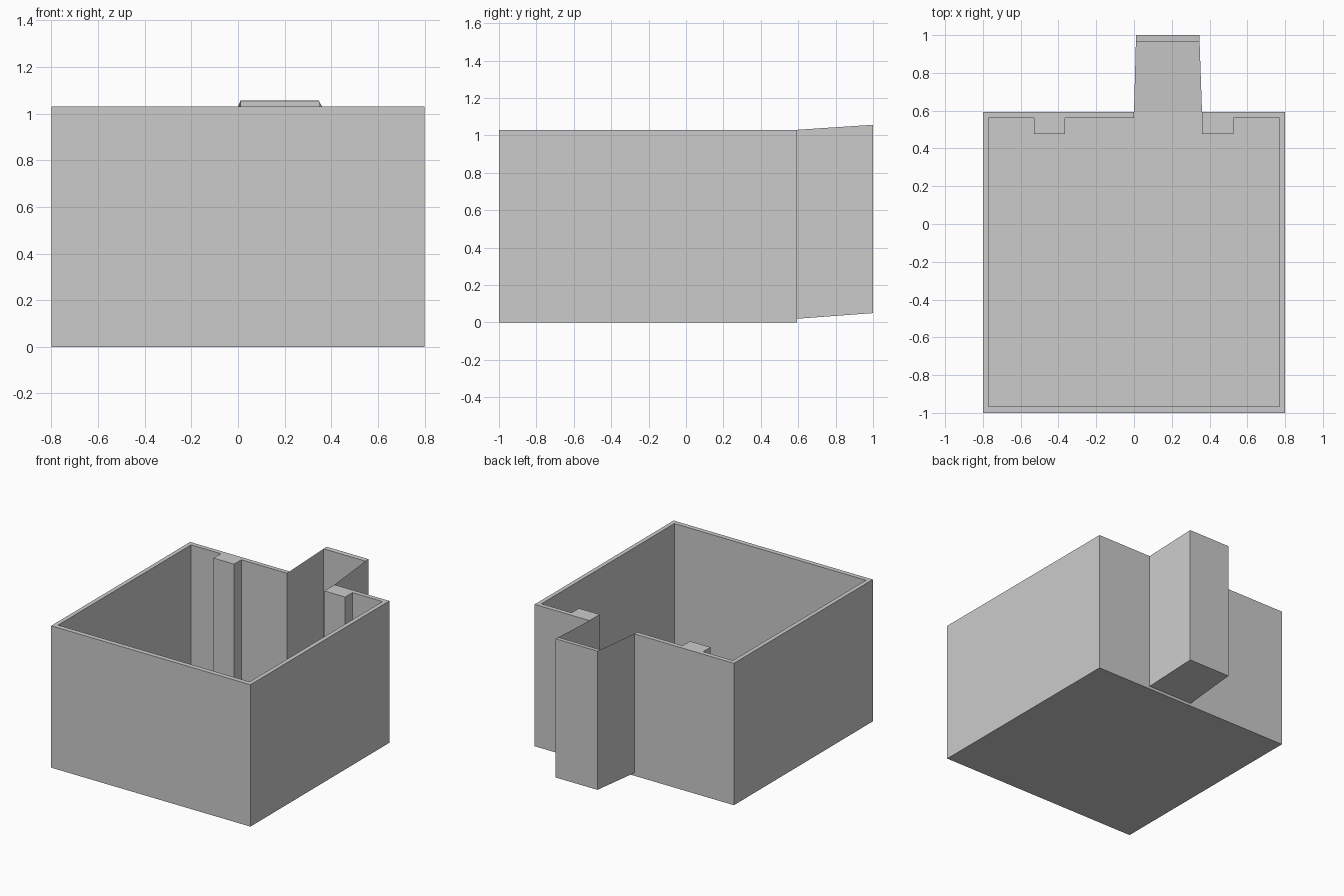
import bpy, bmesh

if "Cube" in bpy.data.objects:
    bpy.data.objects.remove(bpy.data.objects["Cube"])

BACK, END = 0.593, 1.0      # back of the box, tip of the channel
FLOOR, TOP = 0.02, 1.03


def make_object(name, bm):
    bmesh.ops.recalc_face_normals(bm, faces=bm.faces)
    mesh = bpy.data.meshes.new(name)
    bm.to_mesh(mesh)
    bm.free()
    obj = bpy.data.objects.new(name, mesh)
    bpy.context.collection.objects.link(obj)
    return obj


def prism(name, outline, z0, z1):
    bm = bmesh.new()
    low = [bm.verts.new((x, y, z0)) for x, y in outline]
    high = [bm.verts.new((x, y, z1)) for x, y in outline]
    bm.faces.new(low[::-1])
    bm.faces.new(high)
    n = len(outline)
    for i in range(n):
        j = (i + 1) % n
        bm.faces.new((low[i], low[j], high[j], high[i]))
    return make_object(name, bm)


# Open box: solid block minus a cavity that leaves two pilasters and a back opening
box = prism("open_box", [(-0.8, -1), (0.8, -1), (0.8, BACK), (-0.8, BACK)], 0, TOP)
cavity = prism("cavity_cutter", [
    (-0.769, -0.965), (0.769, -0.965), (0.769, 0.56), (0.527, 0.56),
    (0.527, 0.476), (0.36, 0.476), (0.36, 0.8), (0, 0.8), (0, 0.56),
    (-0.365, 0.56), (-0.365, 0.476), (-0.53, 0.476), (-0.53, 0.56),
    (-0.769, 0.56)], FLOOR, 1.3)
cavity.hide_render = True
cut = box.modifiers.new("cavity", 'BOOLEAN')
cut.operation, cut.solver, cut.object = 'DIFFERENCE', 'EXACT', cavity
bpy.context.view_layer.objects.active = box
bpy.ops.object.modifier_apply(modifier=cut.name)
bpy.data.objects.remove(cavity)

# Rear channel: thin tapered sides and floor, thick end wall
bm = bmesh.new()


def section(y):
    t = (y - BACK) / (END - BACK)
    x0, x1 = 0.011 * t, 0.36 - 0.014 * t
    z0, z1 = FLOOR + 0.03 * t, TOP + 0.027 * t
    return [bm.verts.new(p) for p in
            ((x0, y, z1), (x0, y, z0), (x1, y, z0), (x1, y, z1))]


rings = [section(y) for y in (BACK, 0.967, END)]
for a, b in zip(rings, rings[1:]):
    for i in range(3):
        bm.faces.new((a[i], a[i + 1], b[i + 1], b[i]))
inner, outer = rings[1:]
bm.faces.new(inner)
bm.faces.new(outer)
bm.faces.new((inner[0], inner[3], outer[3], outer[0]))
bmesh.ops.dissolve_degenerate(bm, dist=1e-5, edges=bm.edges)
make_object("rear_channel", bm)
